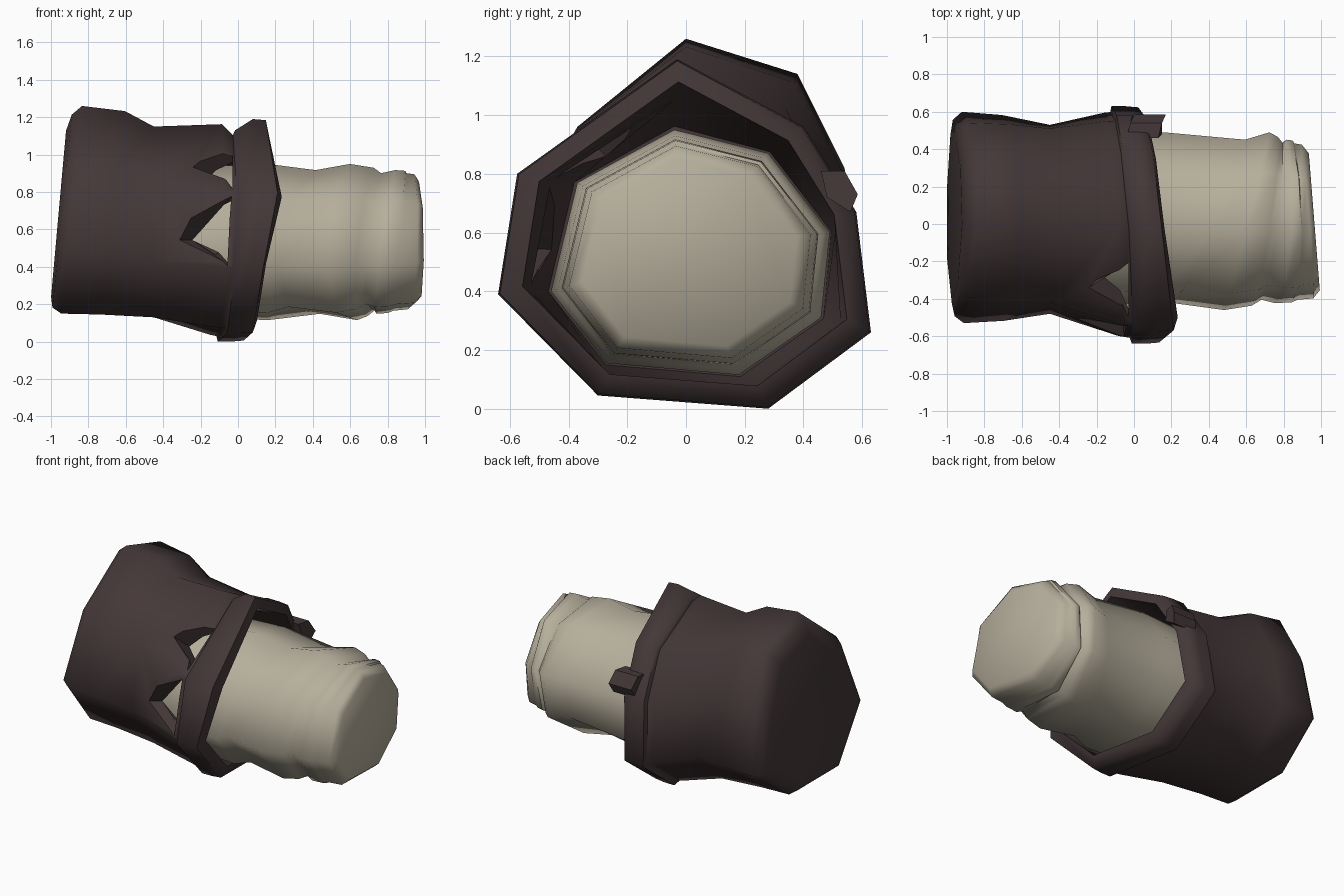
import bpy, bmesh, math

cube = bpy.data.objects.get("Cube")
if cube:
    bpy.data.objects.remove(cube, do_unlink=True)


def material(name, rgb):
    m = bpy.data.materials.new(name)
    m.use_nodes = True
    m.diffuse_color = (*rgb, 1)
    m.node_tree.nodes["Principled BSDF"].inputs["Base Color"].default_value = (*rgb, 1)
    return m


def skin(name, loops, mat):
    """Join loops of points into a closed solid."""
    bm = bmesh.new()
    rows = [[bm.verts.new(p) for p in loop] for loop in loops]
    n = len(rows[0])
    for a, b in zip(rows, rows[1:]):
        for i in range(n):
            j = (i + 1) % n
            bm.faces.new((a[i], a[j], b[j], b[i]))
    bm.faces.new(rows[0])
    bm.faces.new(rows[-1])
    bmesh.ops.recalc_face_normals(bm, faces=bm.faces)
    mesh = bpy.data.meshes.new(name)
    bm.to_mesh(mesh)
    bm.free()
    mesh.materials.append(mat)
    obj = bpy.data.objects.new(name, mesh)
    bpy.context.collection.objects.link(obj)
    return obj


def ring(start, end, middle, x, tilt_y, tilt_z, blend, scale, peak=0):
    """Blend two outlines, scale about the middle, lean the ring, push out its front upper corner."""
    points = []
    for i, ((y0, z0), (y1, z1)) in enumerate(zip(start, end)):
        y = (y0 + (y1 - y0) * blend) * scale
        z = (z0 + (z1 - z0) * blend - middle) * scale
        push = peak if i == len(start) - 1 else 0
        points.append((x + tilt_y * y + tilt_z * z + push, y, z + middle))
    return points


def smooth(obj, degrees):
    bpy.ops.object.select_all(action='DESELECT')
    obj.select_set(True)
    bpy.context.view_layer.objects.active = obj
    bpy.ops.object.shade_smooth_by_angle(angle=math.radians(degrees))


dark = material("dark brown cloth", (0.058, 0.039, 0.04))
beige = material("beige cloth", (0.47, 0.43, 0.335))

# Outlines as (y, z), starting at the top
closed_end = [(0, 1.26), (.38, 1.14), (.54, .82), (.6, .4),
              (.25, .15), (-.23, .15), (-.53, .5), (-.37, .96)]
waist = [(0, 1.15), (.34, 1.02), (.51, .75), (.53, .37),
         (.26, .13), (-.26, .13), (-.48, .43), (-.42, .87)]
cuff = [(-.03, 1.19), (.4, .96), (.58, .67), (.63, .26),
        (.28, 0), (-.3, .045), (-.64, .39), (-.575, .8)]
low_cuff = [(-.03, 1.13)] + cuff[1:]
inner = [(-.04, .95), (.28, .87), (.49, .6), (.46, .31),
         (.18, .115), (-.27, .155), (-.46, .4), (-.37, .77)]

# Outer sleeve: closed end, waist, cuff band, then a lining narrowing inside
end_rings = [
    (-.967, 0, .09, 0, .8),
    (-.95, 0, .1, 0, .93),
    (-.9, 0, .1, 0, 1),
    (-.68, 0, .12, .25, 1),
    (-.45, 0, 0, 1, 1),
]
band_back = [
    (-.06, -.08, .06, 1, .95),
    (-.05, -.08, .06, 1, 1),
]
band_front = [
    (.03, -.08, .08, 1, 1, .03),
    (.1, -.08, .08, 1, .99, .05),
    (.12, -.08, .08, 1, .87, .06),
]
lining = [
    (-.05, 0, .05, .45, .95),
    (-.35, 0, 0, .95, 1),
]
sleeve = skin("outer_sleeve",
              [ring(closed_end, waist, .6, *r) for r in end_rings]
              + [ring(waist, cuff, .6, -.11, -.06, .04, .9, .96)]
              + [ring(waist, low_cuff, .6, *r) for r in band_back]
              + [ring(waist, cuff, .6, *r) for r in band_front]
              + [ring(cuff, inner, .57, *r) for r in lining], dark)
smooth(sleeve, 68)

# Two tapered tears beside the band at the front
tears = [
    [[(-.6, -.7, .55), (-.04, -.7, .82), (-.06, -.7, .38)],
     [(-.13, -.38, .54), (-.03, -.38, .73), (-.05, -.38, .46)]],
    [[(-.34, -.44, 1.04), (-.03, -.33, 1.17), (-.03, -.62, .93)],
     [(-.1, -.2, .78), (-.03, -.12, .87), (-.03, -.36, .7)]],
]
for loops in tears:
    cutter = skin("tear_cutter", loops, dark)
    cutter.hide_render = True
    mod = sleeve.modifiers.new("tear", 'BOOLEAN')
    mod.operation = 'DIFFERENCE'
    mod.object = cutter
    bpy.ops.object.modifier_apply(modifier=mod.name)
    bpy.data.objects.remove(cutter, do_unlink=True)

# Small folded tab on the back of the cuff
tab = skin("cuff_tab", [
    [(x, .48, .72), (x - .02, .46, .81), (x, .54, .81), (x + .02, .585, .73), (x, .56, .67)]
    for x in (-.02, .15)], dark)
smooth(tab, 30)

# Inner sleeve with slanted folds and a rounded closed end
inner_rings = [
    (-.33, 0, 0, 0, .95),
    (.16, 0, 0, 0, 1),
    (.4, .42, .08, 0, .92),
    (.6, .25, .02, 0, 1),
    (.7, .14, .08, 0, .95),
    (.74, .12, .08, 0, .88),
    (.79, .04, .14, 0, .92),
    (.85, -.02, .12, 0, .91),
    (.87, -.04, .08, 0, .88),
    (.93, -.08, .03, 0, .865),
    (.965, -.08, 0, 0, .77),
]
inner_sleeve = skin("inner_sleeve",
                    [ring(inner, inner, .54, *r) for r in inner_rings], beige)
smooth(inner_sleeve, 52)
